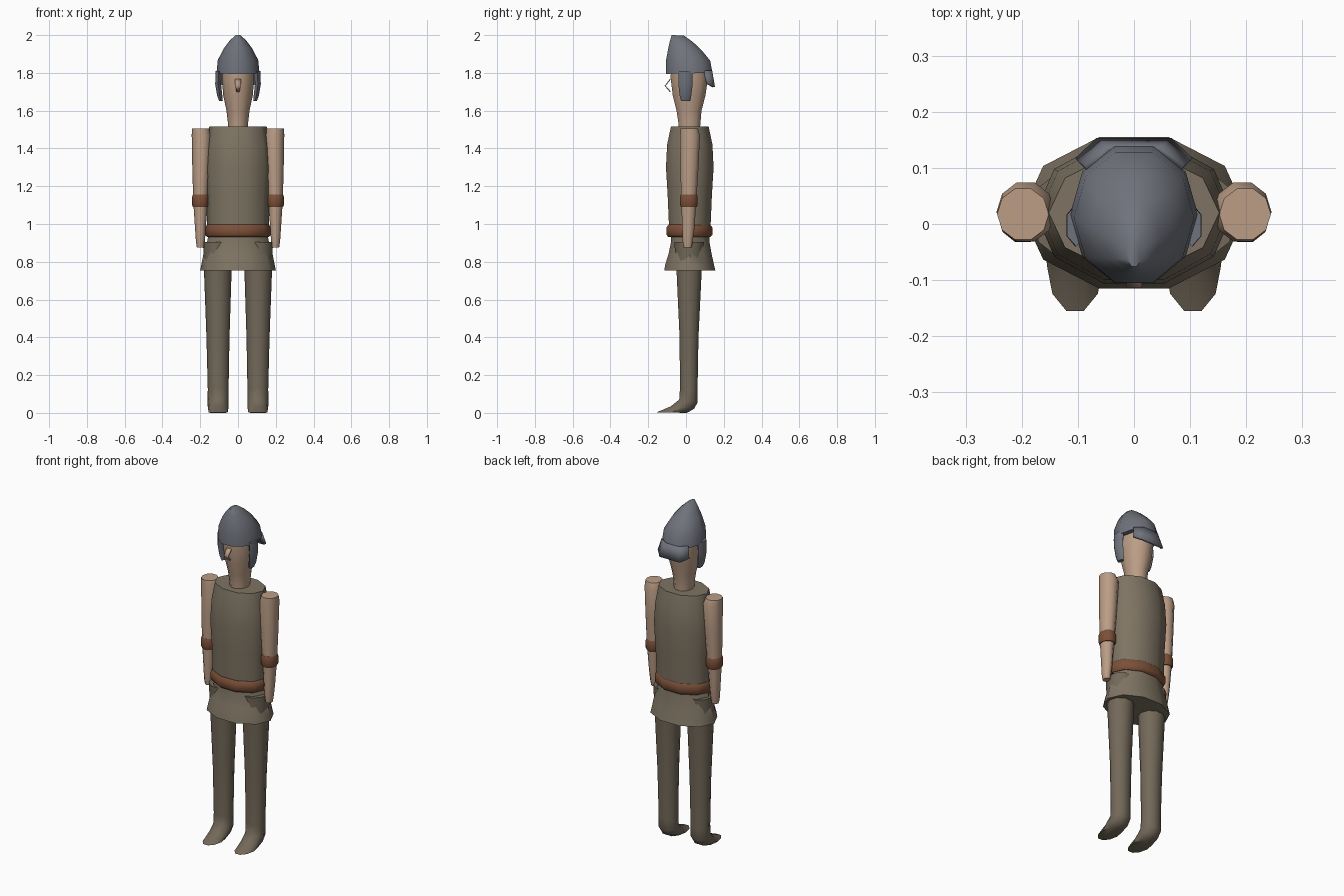
import bpy, bmesh, math


def mat(name, r, g, b):
    m = bpy.data.materials.new(name)
    m.diffuse_color = (r, g, b, 1)
    return m


SKIN = mat("skin", .50, .34, .24)
CLOTH = mat("cloth", .21, .175, .125)
HOSE = mat("hose", .17, .14, .10)
LEATHER = mat("leather", .20, .08, .04)
STEEL = mat("steel", .16, .17, .20)


def finish(bm, name, material, angle=50):
    bmesh.ops.recalc_face_normals(bm, faces=bm.faces)
    me = bpy.data.meshes.new(name)
    bm.to_mesh(me)
    bm.free()
    me.materials.append(material)
    ob = bpy.data.objects.new(name, me)
    bpy.context.collection.objects.link(ob)
    bpy.ops.object.select_all(action='DESELECT')
    ob.select_set(True)
    bpy.context.view_layer.objects.active = ob
    bpy.ops.object.shade_smooth_by_angle(angle=math.radians(angle))
    return ob


def loft(name, rings, material, side=1, n=10, phase=0.0):
    """Each ring: front (y, z), back (y, z), centre x, half width."""
    bm = bmesh.new()
    loops = []
    k = math.sin(math.radians(72)) if n == 10 else 1   # ring has flat front and back
    for (fy, fz), (by, bz), cx, rx in rings:
        loop = []
        for i in range(n):
            a = 2 * math.pi * i / n + phase
            t = math.sin(a) / k
            loop.append(bm.verts.new((side * (cx + rx * math.cos(a)),
                                      (fy + by) / 2 + t * (by - fy) / 2,
                                      (fz + bz) / 2 + t * (bz - fz) / 2)))
        loops.append(loop)
    for a, b in zip(loops, loops[1:]):
        for i in range(n):
            j = (i + 1) % n
            bm.faces.new((a[i], a[j], b[j], b[i]))
    bm.faces.new(loops[0])
    bm.faces.new(loops[-1])
    return finish(bm, name, material)


def level(rows, cx=0.0):
    """Horizontal rings: z, front y, back y, half width."""
    return [((f, z), (b, z), cx, w) for z, f, b, w in rows]


def plate(name, rows, material, thickness):
    bm = bmesh.new()
    vs = [[bm.verts.new(p) for p in row] for row in rows]
    for a, b in zip(vs, vs[1:]):
        for i in range(len(a) - 1):
            bm.faces.new((a[i], a[i + 1], b[i + 1], b[i]))
    ob = finish(bm, name, material, 30)
    mod = ob.modifiers.new("thickness", 'SOLIDIFY')
    mod.thickness = thickness
    mod.offset = 0


# Torso, belt and skirt
loft("tunic_torso", level([
    (.94, -.088, .128, .163), (1.15, -.097, .137, .168), (1.30, -.106, .146, .176),
    (1.42, -.10, .14, .168), (1.515, -.08, .12, .152)]), CLOTH)
loft("belt", level([
    (.93, -.092, .128, .163), (.943, -.104, .139, .174),
    (.982, -.104, .139, .174), (.997, -.092, .128, .163)]), LEATHER)
loft("tunic_skirt", level([
    (.95, -.08, .122, .155), (.90, -.08, .125, .165), (.84, -.093, .136, .183),
    (.785, -.11, .148, .194), (.755, -.115, .155, .2)]), CLOTH)

# Head with neck, and the folded nose
loft("head", level([
    (1.48, -.037, .072, .052), (1.54, -.041, .077, .054), (1.60, -.05, .082, .061),
    (1.68, -.07, .103, .078), (1.77, -.081, .116, .086), (1.85, -.08, .112, .084)]), SKIN)
plate("nose", [[(-w, y, z), (w, y, z)] for w, y, z in
               ((.016, -.083, 1.767), (.014, -.110, 1.732), (.008, -.083, 1.70))], SKIN, .006)

# Helmet with forward peak, and neck guard
loft("helmet", [
    ((-.105, 1.795), (.140, 1.80), 0, .114),
    ((-.105, 1.87), (.128, 1.865), 0, .107),
    ((-.094, 1.93), (.083, 1.92), 0, .078),
    ((-.085, 1.97), (.035, 1.965), 0, .047),
    ((-.076, 2.0), (-.012, 1.998), 0, .014)], STEEL)
plate("neck_guard", [
    [(-.085, .098, 1.81), (-.045, .132, 1.81), (.045, .132, 1.81), (.085, .098, 1.81)],
    [(-.1, .112, 1.745), (-.065, .147, 1.725), (.065, .147, 1.725), (.1, .112, 1.745)]],
    STEEL, .014)

# Paired parts
for s, label in ((1, "left"), (-1, "right")):
    loft(label + "_cheek_flap", [
        ((-.04, 1.81), (.035, 1.81), .103, .019),
        ((-.04, 1.74), (.035, 1.74), .105, .018),
        ((-.034, 1.68), (.028, 1.68), .097, .016),
        ((-.026, 1.65), (.021, 1.65), .09, .011)], STEEL, s, 6, math.pi / 6)
    loft(label + "_arm", [
        ((-.028, 1.505), (.063, 1.505), .198, .046),
        ((-.031, 1.47), (.074, 1.47), .193, .052),
        ((-.03, 1.30), (.066, 1.30), .195, .047),
        ((-.025, 1.12), (.055, 1.12), .199, .038),
        ((-.02, .97), (.044, .97), .199, .028),
        ((-.018, .91), (.036, .91), .199, .024),
        ((-.013, .875), (.030, .875), .199, .019)], SKIN, s)
    loft(label + "_wrist_band", level([
        (1.09, -.027, .057, .040), (1.10, -.032, .062, .045),
        (1.145, -.032, .062, .045), (1.157, -.027, .057, .040)], .198), LEATHER, s)
    # Leg ends in a pointed foot, the last ring is the sole
    loft(label + "_leg", [
        ((-.062, .905), (.095, .905), .108, .077),
        ((-.05, .75), (.083, .75), .107, .073),
        ((-.034, .40), (.066, .40), .106, .061),
        ((-.032, .13), (.061, .12), .105, .055),
        ((-.036, .07), (.061, .055), .105, .056),
        ((-.08, .035), (.043, .022), .105, .055),
        ((-.155, .003), (.005, 0), .105, .05)], HOSE, s)
